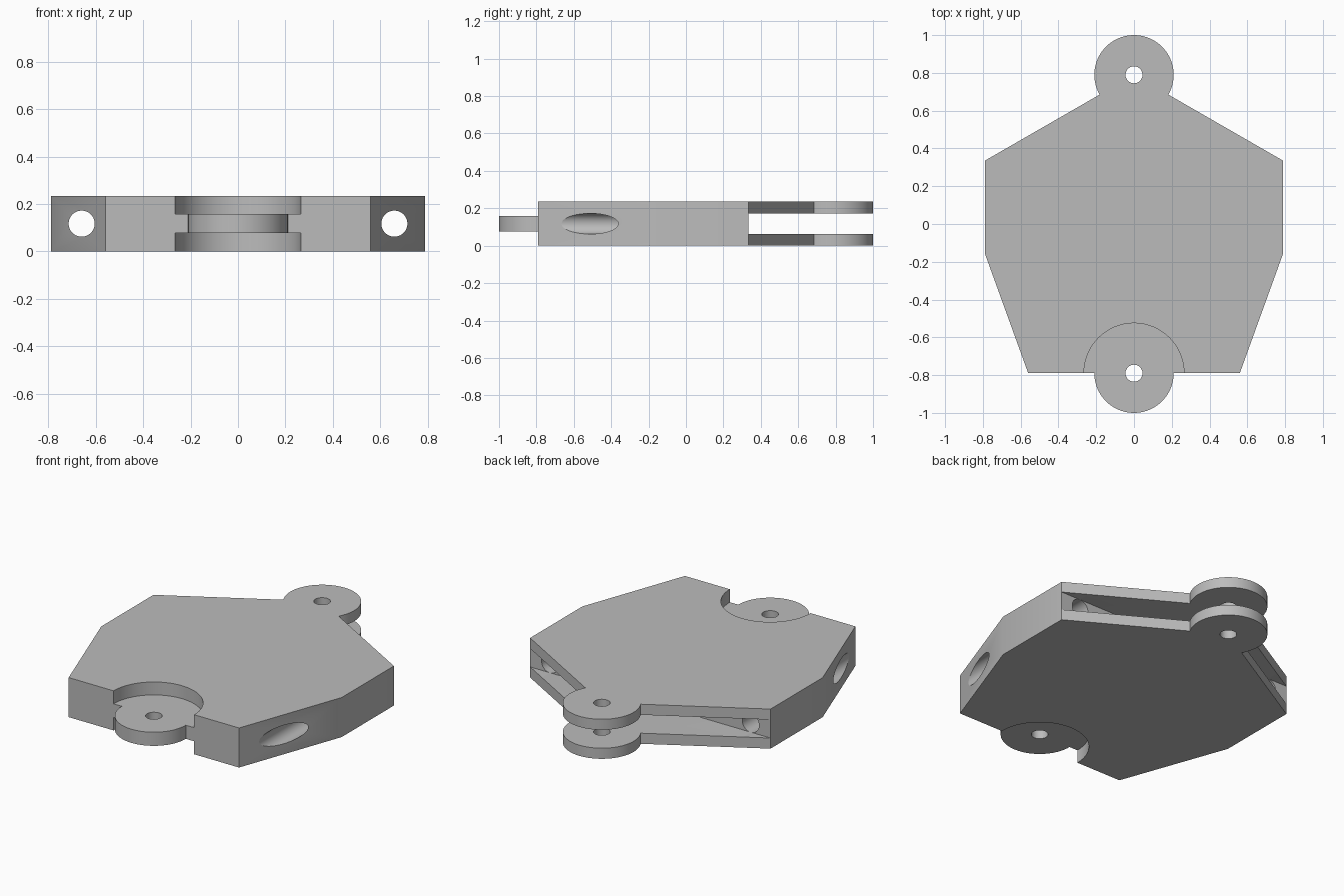
import bpy, bmesh
from math import sin, cos, radians, pi
from mathutils import Matrix

HEIGHT = 0.235
HINGE_Y = 0.79
EYE_R = 0.21

default = bpy.data.objects.get("Cube")
if default:
    bpy.data.objects.remove(default, do_unlink=True)

grey = bpy.data.materials.new("light grey")
grey.use_nodes = True
grey.diffuse_color = (0.5, 0.5, 0.5, 1)
grey.node_tree.nodes["Principled BSDF"].inputs["Base Color"].default_value = (0.5, 0.5, 0.5, 1)


def make_object(name, bm):
    bmesh.ops.recalc_face_normals(bm, faces=bm.faces[:])
    mesh = bpy.data.meshes.new(name)
    bm.to_mesh(mesh)
    bm.free()
    mesh.materials.append(grey)
    obj = bpy.data.objects.new(name, mesh)
    bpy.context.collection.objects.link(obj)
    return obj


def prism(name, outline, z0, z1):
    bm = bmesh.new()
    face = bm.faces.new([bm.verts.new((x, y, z0)) for x, y in outline])
    top = bmesh.ops.extrude_face_region(bm, geom=[face])["geom"]
    verts = [v for v in top if isinstance(v, bmesh.types.BMVert)]
    bmesh.ops.translate(bm, verts=verts, vec=(0, 0, z1 - z0))
    return make_object(name, bm)


def arc(cy, r, start, end, steps):
    angles = [radians(start + (end - start) * i / steps) for i in range(steps + 1)]
    return [(r * cos(a), cy + r * sin(a)) for a in angles]


def disc(name, cy, r, z0, z1, steps=96):
    return prism(name, arc(cy, r, 0, 360, steps)[:-1], z0, z1)


def bore_cutter(x):
    # round bore running front to back, ending inside the rear slot
    bm = bmesh.new()
    bmesh.ops.create_cone(bm, cap_ends=True, segments=64, radius1=0.055, radius2=0.055,
                          depth=1.5, matrix=Matrix.Translation((x, -0.2, HEIGHT / 2))
                          @ Matrix.Rotation(pi / 2, 4, "X"))
    return make_object("bore_cutter", bm)


# Plate outline with a round hinge eye at the front and the back
outline = arc(-HINGE_Y, EYE_R, 180, 360, 48)
outline += [(0.56, -HINGE_Y), (0.79, -0.155), (0.79, 0.335)]
outline += arc(HINGE_Y, EYE_R, -30, 210, 64)
outline += [(-0.79, 0.335), (-0.79, -0.155), (-0.56, -HINGE_Y)]
body = prism("hinged_plate", outline, 0, HEIGHT)

# Recesses that leave the front tongue, the rear fork slot, pin holes and bores
cutters = [
    disc("upper_recess_cutter", -HINGE_Y, 0.265, 0.158, 0.4),
    disc("lower_recess_cutter", -HINGE_Y, 0.265, -0.2, 0.077),
    prism("slot_cutter", [(-1, 0.335), (1, 0.335), (1, 1.2), (-1, 1.2)], 0.063, 0.172),
    disc("front_pin_cutter", -HINGE_Y, 0.045, -0.2, 0.4, 48),
    disc("back_pin_cutter", HINGE_Y, 0.045, -0.2, 0.4, 48),
    bore_cutter(0.66),
    bore_cutter(-0.66),
]
for cutter in cutters:
    mod = body.modifiers.new(cutter.name, "BOOLEAN")
    mod.operation = "DIFFERENCE"
    mod.solver = "EXACT"
    mod.object = cutter

# Bake the cuts and drop the cutters
bpy.context.view_layer.update()
evaluated = body.evaluated_get(bpy.context.evaluated_depsgraph_get())
cut_mesh = bpy.data.meshes.new_from_object(evaluated)
body.modifiers.clear()
body.data = cut_mesh
for cutter in cutters:
    bpy.data.objects.remove(cutter, do_unlink=True)

# Smooth round walls, crisp edges
bpy.ops.object.select_all(action="DESELECT")
body.select_set(True)
bpy.context.view_layer.objects.active = body
bpy.ops.object.shade_smooth_by_angle(angle=radians(20))
